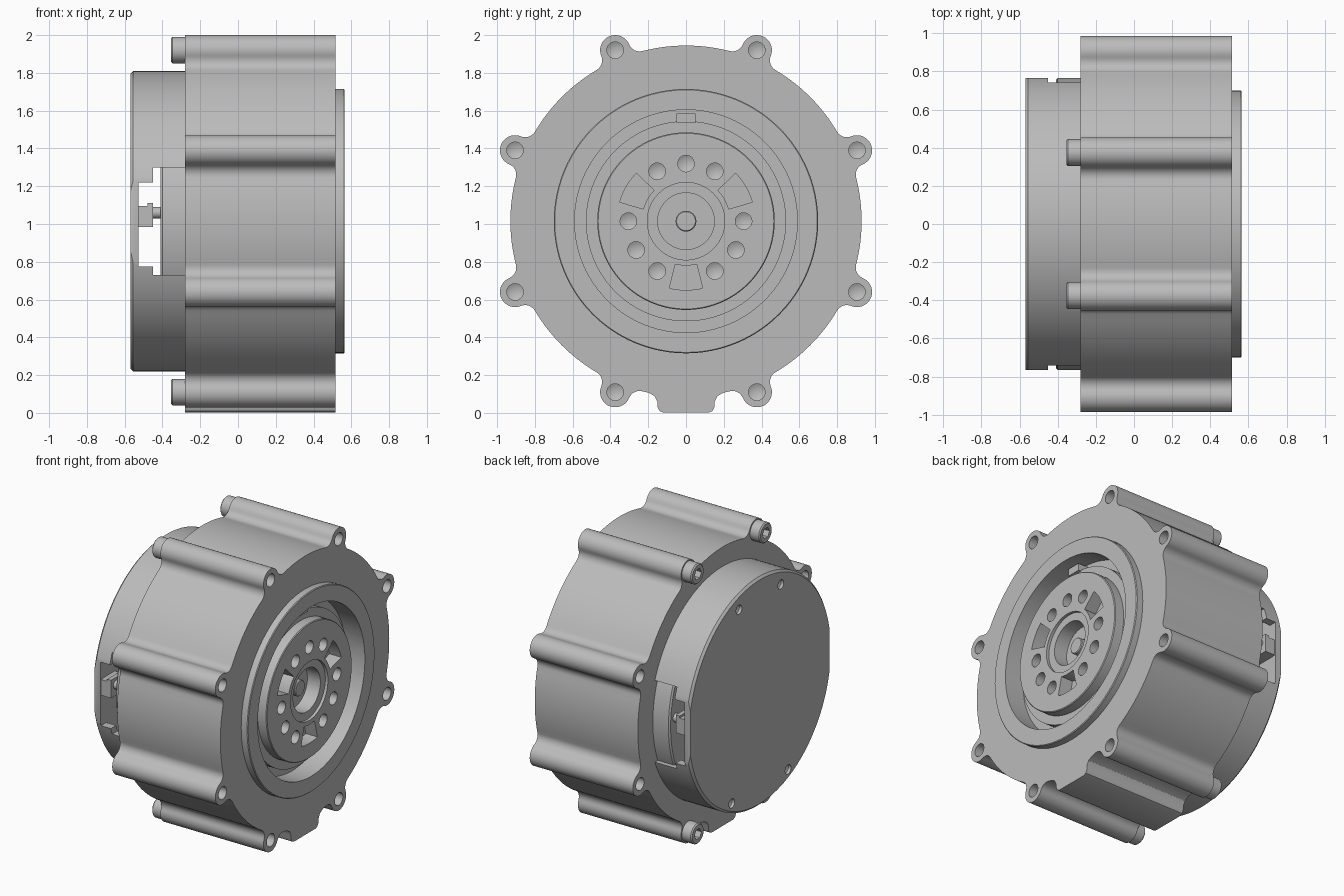
import bpy, bmesh
from math import sin, cos, pi, radians, acos, atan2, hypot

if "Cube" in bpy.data.objects:
    bpy.data.objects.remove(bpy.data.objects["Cube"])

AXIS_Z = 1.015          # height of the motor axis, which runs along x
BODY_R, LOBE_R, LOBE_DIST, FILLET = 0.93, 0.08, 0.98, 0.06
BACK, FRONT = -0.28, 0.515

grey = bpy.data.materials.new("plain grey")
grey.use_nodes = True
grey.diffuse_color = (0.5, 0.5, 0.5, 1)
grey.node_tree.nodes["Principled BSDF"].inputs["Base Color"].default_value = (0.5, 0.5, 0.5, 1)
parts = []


def finish(name, bm, part=True):
    bmesh.ops.recalc_face_normals(bm, faces=bm.faces)
    mesh = bpy.data.meshes.new(name)
    bm.to_mesh(mesh)
    bm.free()
    mesh.materials.append(grey)
    ob = bpy.data.objects.new(name, mesh)
    bpy.context.collection.objects.link(ob)
    if part:
        parts.append(ob)
    return ob


def polar(r, deg):
    return r * cos(radians(deg)), r * sin(radians(deg))


def lathe(name, profile, at=(0, 0), segs=96, part=True):
    """Spin (x, radius) points about an x-axis line; the profile starts and ends on the axis."""
    bm = bmesh.new()
    rings = []
    for x, r in profile:
        n = segs if r else 1
        rings.append([bm.verts.new((x, at[0] + r * cos(2 * pi * i / segs),
                                    AXIS_Z + at[1] + r * sin(2 * pi * i / segs))) for i in range(n)])
    for a, b in zip(rings, rings[1:]):
        for i in range(segs):
            j = (i + 1) % segs
            quad = [a[i % len(a)], a[j % len(a)], b[j % len(b)], b[i % len(b)]]
            bm.faces.new(list(dict.fromkeys(quad)))
    return finish(name, bm, part)


def prism(name, outline, x0, x1, part=True):
    """Extrude a (y, z) outline along x."""
    bm = bmesh.new()
    face = bm.faces.new([bm.verts.new((x0, y, AXIS_Z + z)) for y, z in outline])
    out = bmesh.ops.extrude_face_region(bm, geom=[face])["geom"]
    bmesh.ops.translate(bm, vec=(x1 - x0, 0, 0),
                        verts=[v for v in out if isinstance(v, bmesh.types.BMVert)])
    return finish(name, bm, part)


def box(name, x0, x1, y0, y1, z0, z1, part=True):
    return prism(name, [(y0, z0), (y1, z0), (y1, z1), (y0, z1)], x0, x1, part)


def hole(x, depth, r, at, segs=24):
    """Drill-shaped cutter going from x by a signed depth."""
    s = 1 if depth > 0 else -1
    return lathe("cutter", [(x - s * 0.05, 0), (x - s * 0.05, r), (x + depth, r),
                            (x + depth + s * r * 0.5, 0)], at, segs, False)


def cut(ob, cutters):
    for c in cutters:
        mod = ob.modifiers.new("cut", 'BOOLEAN')
        mod.operation, mod.solver, mod.object = 'DIFFERENCE', 'EXACT', c
    dg = bpy.context.evaluated_depsgraph_get()
    mesh = bpy.data.meshes.new_from_object(ob.evaluated_get(dg))
    ob.modifiers.clear()
    ob.data = mesh
    for c in cutters:
        bpy.data.objects.remove(c)


# Housing outline: round body, eight filleted screw lobes and a foot at the bottom
lobes = [22.5 + 45 * k for k in range(8)]


def arc(center, r, a0, a1, n):
    return [(center[0] + r * cos(a0 + (a1 - a0) * i / n),
             center[1] + r * sin(a0 + (a1 - a0) * i / n)) for i in range(n + 1)]


def lobe_outline(deg):
    a = radians(deg)
    far, near = BODY_R + FILLET, LOBE_R + FILLET
    d = acos((LOBE_DIST ** 2 + far ** 2 - near ** 2) / (2 * LOBE_DIST * far))
    # worked out for a lobe on the +y axis, then turned into place
    fy, fz = far * cos(d), far * sin(d)
    t = atan2(fz, fy - LOBE_DIST)
    upper = arc((LOBE_DIST, 0), LOBE_R, 0, t, 10) + arc((fy, fz), FILLET, t - pi, d - pi, 8)[1:]
    lower = [(y, -z) for y, z in reversed(upper)]
    pts = lower + upper[1:]
    return [(y * cos(a) - z * sin(a), y * sin(a) + z * cos(a)) for y, z in pts], d


foot = [(0.2, -0.908), (0.168, -0.925), (0.152, -0.955), (0.15, -0.985), (0.14, -1.005), (0.12, -1.014)]
outline = []
for deg in lobes:
    pts, d = lobe_outline(deg)
    outline += pts
    if 240 < deg < 250:
        outline += [(-y, z) for y, z in foot] + foot[::-1]
    else:
        outline += arc((0, 0), BODY_R, radians(deg) + d, radians(deg + 45) - d, 14)[1:-1]

housing = prism("housing", outline, BACK, FRONT)
cutters = [lathe("cutter", [(0.42, 0), (0.42, 0.59), (0.7, 0.59), (0.7, 0)], part=False)]
screw_spots = []
for deg in lobes:
    spot = polar(LOBE_DIST, deg)
    cutters.append(hole(FRONT, -0.08, 0.044, spot))
    if abs(spot[0]) < 0.5:
        screw_spots.append(spot)
    else:
        cutters.append(hole(BACK, 0.08, 0.044, spot))
cut(housing, cutters)

# Raised ring on the front
ring = lathe("front_ring", [(0.5, 0), (0.5, 0.70), (0.56, 0.70), (0.565, 0.695), (0.565, 0)])
cut(ring, [lathe("cutter", [(0.4, 0), (0.4, 0.59), (0.7, 0.59), (0.7, 0)], part=False)])

# Output hub with stepped rim, centre recess, bolt holes and three windows
hub = lathe("output_hub", [(0.41, 0), (0.41, 0.53), (0.48, 0.53), (0.48, 0.47), (0.545, 0.47),
                           (0.55, 0.465), (0.55, 0.205), (0.53, 0.205), (0.53, 0.15),
                           (0.43, 0.15), (0.43, 0)])
cutters = []
for k in range(12):
    if k % 4 == 1:
        a = radians(30 * k)
        w = radians(14)
        sector = arc((0, 0), 0.365, a - w, a + w, 8) + arc((0, 0), 0.235, a + w, a - w, 8)
        cutters.append(prism("cutter", sector, 0.46, 0.6, False))
    else:
        cutters.append(hole(0.55, -0.07, 0.044, polar(0.305, 30 * k)))
cut(hub, cutters)
lathe("centre_pin", [(0.42, 0), (0.42, 0.055), (0.475, 0.055), (0.48, 0.05), (0.48, 0)], segs=32)
box("groove_lug", 0.41, 0.5, -0.05, 0.05, 0.52, 0.57)

# Hollow rear cover with flat sides and side openings
cover = lathe("rear_cover", [(-0.57, 0), (-0.57, 0.78), (-0.555, 0.795), (-0.27, 0.795),
                             (-0.27, 0.74), (-0.53, 0.74), (-0.53, 0)], segs=128)
cutters = [box("cutter", -0.7, 0, s * 0.765, s * 0.9, -0.5, 0.5, False) for s in (-1, 1)]
cutters.append(box("cutter", -0.45, -0.2, -1, 1, -0.285, 0.285, False))
cutters.append(box("cutter", -0.526, -0.44, -1, 1, -0.24, 0.205, False))
for y, z in ((0.23, 0.66), (0.31, -0.66)):
    cutters += [hole(-0.57, 0.02, 0.032, (s * y, z)) for s in (-1, 1)]
cut(cover, cutters)
lathe("inner_disc", [(-0.41, 0), (-0.41, 0.755), (-0.4, 0.765), (-0.27, 0.765), (-0.27, 0)], segs=128)

# Connectors in the side openings
for side, s in (("front", -1), ("back", 1)):
    y0, y1 = sorted((s * 0.6, s * 0.755))
    box(side + "_connector", -0.55, -0.45, y0, y1, -0.03, 0.08)
    box(side + "_connector_key", -0.48, -0.45, y0, y1, 0.07, 0.095)
    lathe(side + "_connector_pin", [(-0.46, 0), (-0.46, 0.03), (-0.4, 0.03), (-0.4, 0)],
          (s * 0.7, 0.045), 24)

# Socket screws on the back of the top and bottom lobes
for i, spot in enumerate(screw_spots):
    screw = lathe("screw_%d" % (i + 1), [(-0.355, 0), (-0.355, 0.062), (-0.347, 0.07),
                                         (-0.27, 0.07), (-0.27, 0)], spot, 32)
    cut(screw, [hole(-0.355, 0.04, 0.038, spot, 6)])

# Smooth the round walls and keep the edges sharp
bpy.ops.object.select_all(action='DESELECT')
for ob in parts:
    ob.select_set(True)
bpy.context.view_layer.objects.active = housing
bpy.ops.object.shade_smooth_by_angle(angle=radians(30))
